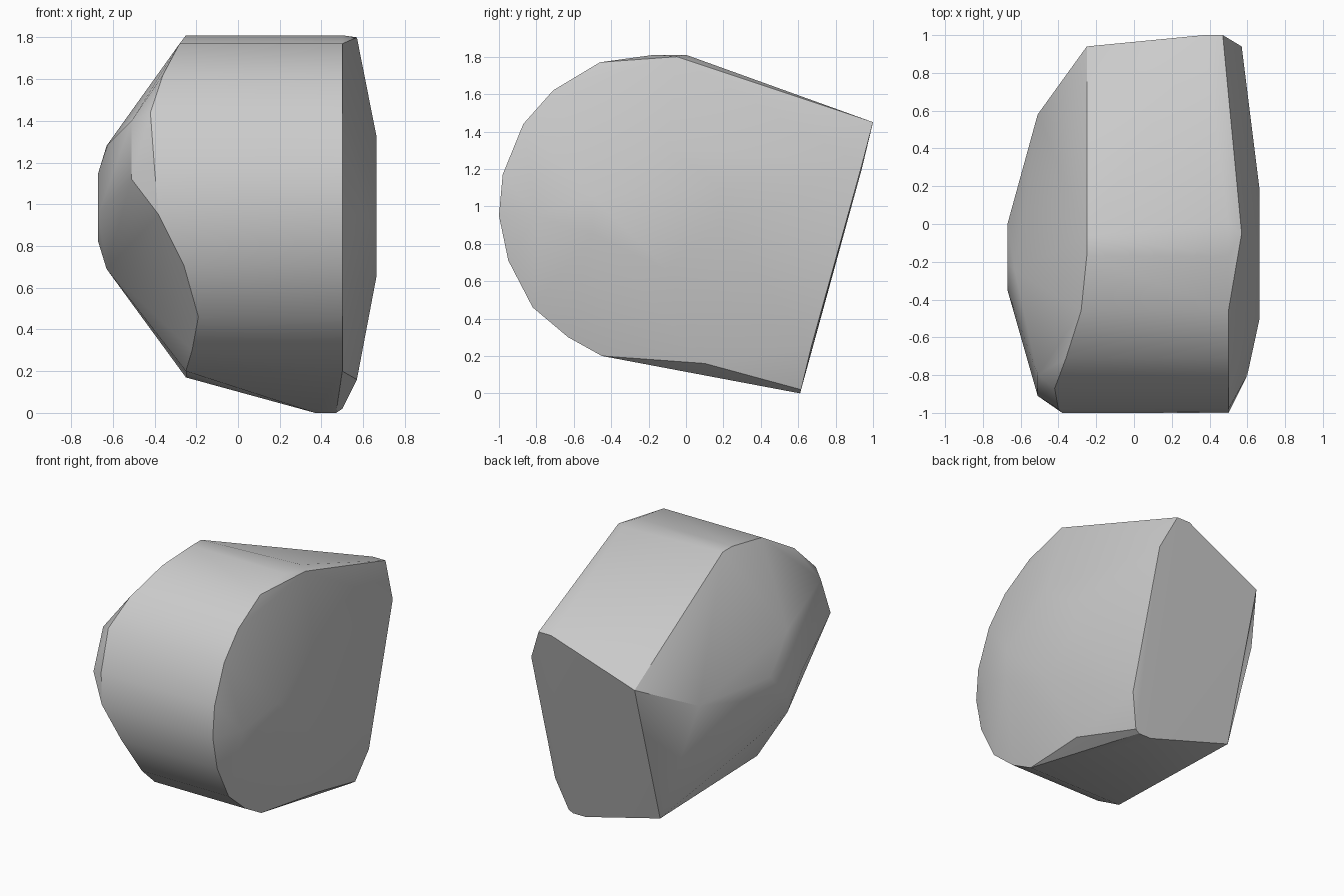
import bpy
import bmesh
import math
from mathutils import Vector

default_cube = bpy.data.objects.get("Cube")
if default_cube:
    bpy.data.objects.remove(default_cube, do_unlink=True)


def make_material(name, colour):
    material = bpy.data.materials.new(name)
    material.use_nodes = True
    material.diffuse_color = colour
    for node in material.node_tree.nodes:
        if node.type == "BSDF_PRINCIPLED":
            node.inputs["Base Color"].default_value = colour
    return material


def section(x, outline):
    """Place a side outline of (y, z) points at one x position."""
    return [Vector((x, y, z)) for y, z in outline]


def make_hull(name, points, material):
    """Wrap a tight faceted skin around the section points."""
    bm = bmesh.new()
    for point in points:
        bm.verts.new(point)
    bmesh.ops.convex_hull(bm, input=bm.verts)
    loose = [v for v in bm.verts if not v.link_faces]
    bmesh.ops.delete(bm, geom=loose, context="VERTS")
    bmesh.ops.dissolve_limit(bm, angle_limit=math.radians(1),
                             verts=bm.verts, edges=bm.edges)
    bmesh.ops.recalc_face_normals(bm, faces=bm.faces)
    mesh = bpy.data.meshes.new(name)
    bm.to_mesh(mesh)
    bm.free()
    mesh.materials.append(material)
    body = bpy.data.objects.new(name, mesh)
    bpy.context.collection.objects.link(body)
    bpy.ops.object.select_all(action="DESELECT")
    body.select_set(True)
    bpy.context.view_layer.objects.active = body
    bpy.ops.object.shade_smooth_by_angle(angle=math.radians(28))
    return body


grey = make_material("plain grey", (0.6, 0.6, 0.6, 1))

# Rounded front: side outline (y, z) with its right-hand reach in x
front_arc = [(-.17, 1.81, -.25), (-.46, 1.77, -.28), (-.71, 1.62, -.36),
             (-.87, 1.44, -.42), (-.98, 1.17, -.4), (-1, .95, -.38),
             (-.95, .71, -.26), (-.82, .46, -.19), (-.63, .3, -.22),
             (-.45, .2, -.25)]
points = []
for y, z, reach in front_arc:
    points += [Vector((reach, y, z)), Vector((.5, y, z))]

# Sloping roof, slanted back and tilted underside
points += section(-.25, [(-.06, 1.81), (.94, 1.2), (.65, .17)])
points += section(.37, [(1, 1.45), (.61, 0)])
points += section(.47, [(1, 1.45), (.61, 0)])
points += section(.5, [(0, 1.81), (.615, .02)])

# Left side: chamfer ring and shallow flat cap
points += section(.57, [(-.05, 1.8), (.94, 1.22), (.67, .25), (.1, .16)])
points += section(.6, [(-.8, .95)])
points += section(.665, [(.18, .9), (.18, 1.1), (-.1, 1.32),
                         (-.5, 1.05), (-.5, .85), (-.1, .66)])

# Right side: stepped bulge ending in a small cap
points += section(-.51, [(-.8, 1.4), (-.91, 1.12), (.58, 1.02)])
points += section(-.63, [(-.25, 1.28), (-.25, .69)])
points += section(-.67, [(-.35, .95), (-.2, 1.15), (0, 1.05),
                         (0, .9), (-.2, .82)])

make_hull("faceted_body", points, grey)
